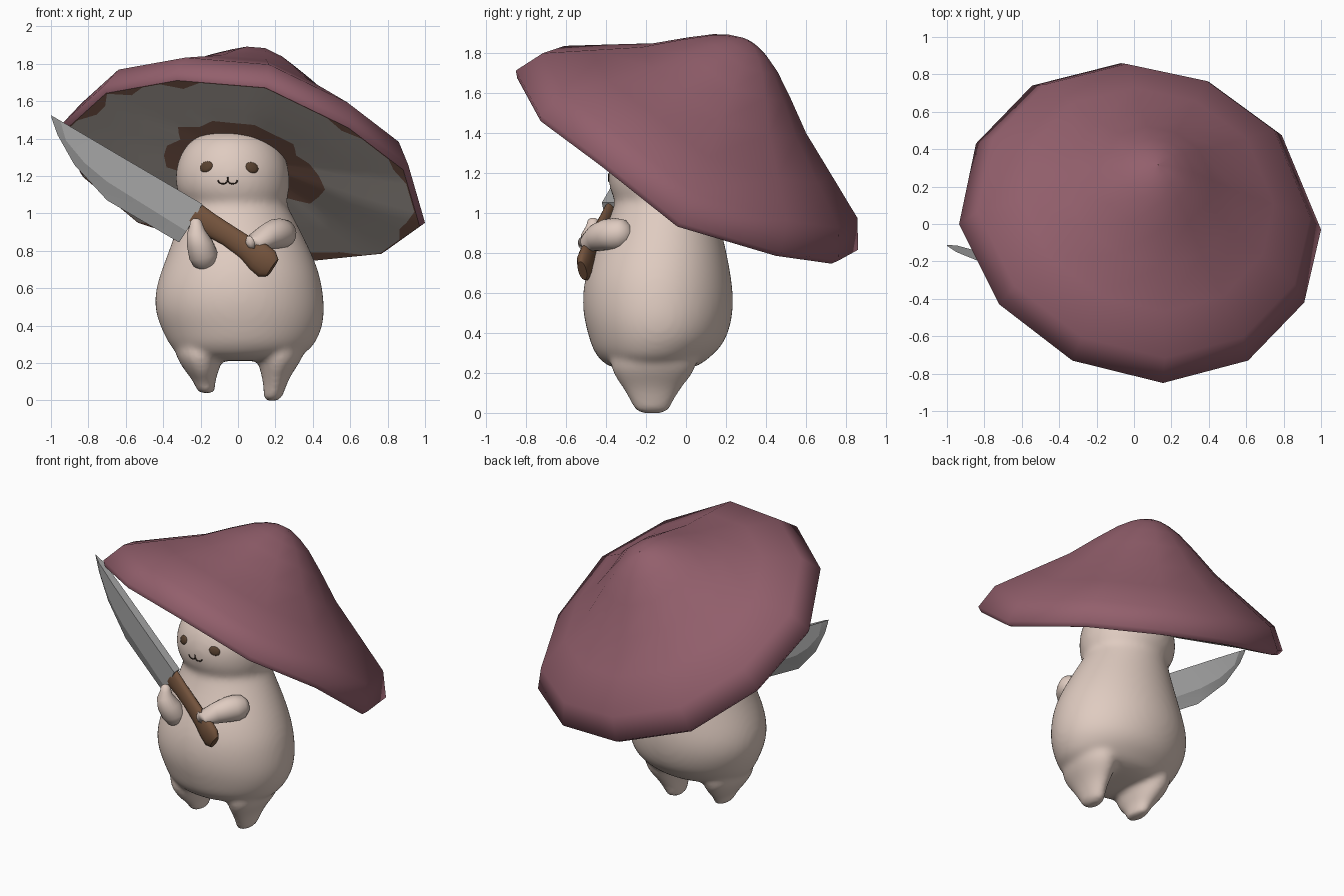
import bpy, bmesh, math, random
from mathutils import Vector
from mathutils.bvhtree import BVHTree

if "Cube" in bpy.data.objects:
    bpy.data.objects.remove(bpy.data.objects["Cube"])

random.seed(4)


def material(name, rgb):
    m = bpy.data.materials.new(name)
    m.diffuse_color = (*rgb, 1)
    m.use_nodes = True
    m.node_tree.nodes["Principled BSDF"].inputs["Base Color"].default_value = m.diffuse_color
    return m


CAP = material("plum", (0.29, 0.115, 0.15))
GREY = material("underside cream", (0.76, 0.68, 0.62))
PATCH = material("russet patch", (0.38, 0.19, 0.135))
SKIN = material("pale skin", (0.74, 0.60, 0.53))
STEEL = material("steel", (0.38, 0.38, 0.38))
WOOD = material("handle brown", (0.17, 0.085, 0.045))
EYE = material("eye brown", (0.10, 0.055, 0.03))
INK = material("mouth dark", (0.03, 0.018, 0.012))


def loft(name, rings, mats, closed=True, angle=60, rule=None):
    """Skin a list of equal-length rings; rule(ring, segment) gives the material slot."""
    bm = bmesh.new()
    vs = [[bm.verts.new(p) for p in r] for r in rings]
    n = len(rings[0])
    for j in range(len(vs) - 1):
        a, b = vs[j], vs[j + 1]
        for i in range(n):
            k = (i + 1) % n
            f = bm.faces.new((a[i], a[k], b[k], b[i]))
            f.material_index = rule(j, i) if rule else 0
    if closed:
        bm.faces.new(vs[0][::-1])
        bm.faces.new(vs[-1])
        bmesh.ops.recalc_face_normals(bm, faces=bm.faces)
    me = bpy.data.meshes.new(name)
    bm.to_mesh(me)
    bm.free()
    for m in mats:
        me.materials.append(m)
    for p in me.polygons:
        p.use_smooth = True
    me.set_sharp_from_angle(angle=math.radians(angle))
    ob = bpy.data.objects.new(name, me)
    bpy.context.collection.objects.link(ob)
    return ob


def ellipse(c, u, v, n=32):
    c, u, v = Vector(c), Vector(u), Vector(v)
    return [c + u * math.cos(t) + v * math.sin(t)
            for t in (2 * math.pi * i / n for i in range(n))]


def stack(name, rows):
    """Horizontal elliptical sections: z, cx, cy, rx, ry."""
    return loft(name, [ellipse((x, y, z), (a, 0, 0), (0, b, 0)) for z, x, y, a, b in rows], [SKIN])


def limb(name, pts, mat=SKIN):
    """Round tapered limb through (x, y, z, radius) points, with domed ends."""
    P = [(Vector(p[:3]), p[3]) for p in pts]
    rings = []

    def ring(c, d, r):
        u = d.orthogonal().normalized()
        rings.append(ellipse(c, u * r, d.cross(u) * r, 20))
    d0 = (P[1][0] - P[0][0]).normalized()
    d1 = (P[-1][0] - P[-2][0]).normalized()
    for t in (85, 60, 30):
        t = math.radians(t)
        ring(P[0][0] - d0 * P[0][1] * math.sin(t), d0, P[0][1] * math.cos(t))
    for c, r in P:
        ring(c, (P[-1][0] - P[0][0]).normalized(), r)
    for t in (30, 60, 85):
        t = math.radians(t)
        ring(P[-1][0] + d1 * P[-1][1] * math.sin(t), d1, P[-1][1] * math.cos(t))
    return loft(name, rings, [mat])


# Cap: tilted twelve-sided rim lofted towards an offset apex
RIM = [Vector(p) for p in (
    (.155, -.85, 1.71), (.61, -.73, 1.49), (.91, -.42, 1.26), (1.0, -.03, .95),
    (.79, .475, .80), (.40, .76, .76), (-.07, .86, .815), (-.545, .74, .97),
    (-.845, .43, 1.22), (-.935, 0, 1.485), (-.72, -.43, 1.68), (-.33, -.73, 1.75))]
MID, AXIS = Vector((.03, 0, 1.26)), Vector((.10, .32, .60))


def cap_ring(s, h, pts=RIM):
    return [MID + (p - MID) * (s[i] if isinstance(s, list) else s) + AXIS * h
            for i, p in enumerate(pts)]


loft("cap", [cap_ring(s, h) for s, h in (
    (.975, -.045), (1, 0), (.919, .205), (.70, .395), (.48, .585), (.32, .765), (.2, .89),
    (.12, .95), (.06, .98), (.001, .99))], [CAP], closed=False, angle=75)

# Cap underside: cream with ragged russet patches at the rim and round the head
FINE = [a.lerp(b, k / 4) for a, b in zip(RIM, RIM[1:] + RIM[:1]) for k in range(4)]
torn = {4, 8, 12, 13, 18, 19, 20, 23, 27, 30, 31, 34, 38, 39, 41, 44}
edge = [.97 - (random.uniform(.05, .09) if i in torn else .002) for i in range(48)]
key = [random.uniform(.36, .48) for _ in range(24)]
ragged = [(key[i // 2] + key[(i + 1) // 2 % 24]) / 2 for i in range(48)]
loft("cap_underside", [cap_ring(s, h, FINE) for s, h in (
    (.05, .05), (ragged, .01), (.60, -.02), (.75, -.035), (edge, -.045), (.975, -.045))],
    [GREY, PATCH], closed=False, rule=lambda j, i: 1 if j in (0, 4) else 0)

# Body with head, and two stubby legs, fused into one smooth skin
body = stack("body", [
    (.21, 0, -.165, .12, .10), (.22, .005, -.165, .23, .18), (.24, .015, -.165, .325, .24),
    (.28, .02, -.16, .375, .283), (.32, .02, -.15, .40, .318),
    (.38, .02, -.14, .43, .347), (.47, .01, -.14, .455, .372), (.57, .005, -.14, .453, .38),
    (.68, .01, -.14, .428, .367), (.80, .01, -.13, .38, .335), (.92, 0, -.115, .33, .29),
    (1.02, -.01, -.105, .285, .26), (1.06, -.015, -.10, .272, .252), (1.10, -.025, -.10, .297, .277),
    (1.17, -.03, -.10, .308, .292), (1.25, -.03, -.10, .302, .287), (1.33, -.03, -.10, .273, .257),
    (1.39, -.03, -.10, .225, .215), (1.43, -.03, -.10, .15, .15), (1.45, -.03, -.10, .04, .04)])
legs = [stack("leg", [
    (lift - .003, x * .92, -.17, .035, .065), (lift + .012, x * .95, -.17, .05, .088),
    (lift + .06, x, -.17, .057, .108), (.13, x * 1.04, -.17, .075, .15),
    (.20, x * 1.12, -.165, .112, .205), (.27, x * 1.15, -.16, .14, .225), (.40, x * 1.1, -.14, .12, .16)])
    for x, lift in ((-.18, .04), (.195, 0))]
bpy.ops.object.select_all(action='DESELECT')
for o in [body] + legs:
    o.select_set(True)
bpy.context.view_layer.objects.active = body
bpy.ops.object.join()
body.modifiers.new("round", 'SUBSURF').levels = 2
body.modifiers["round"].render_levels = 2
rm = body.modifiers.new("fuse", 'REMESH')
rm.mode, rm.voxel_size, rm.use_smooth_shade = 'VOXEL', .016, True
sm = body.modifiers.new("soften", 'SMOOTH')
sm.factor, sm.iterations = .5, 12

# Arms
limb("left_arm", [(.23, -.345, .893, .082), (.20, -.39, .89, .08), (.15, -.45, .875, .067),
                  (.085, -.495, .85, .045)])
limb("right_arm", [(-.185, -.43, .775, .078), (-.205, -.46, .84, .07),
                   (-.225, -.475, .90, .05), (-.225, -.465, .94, .035)])


# Knife lies in a plane that swings back towards the tip
def knife_y(x):
    return -.455 - .34 * x


def knife_pt(p, t):
    return Vector((p[0], knife_y(p[0]) + t, p[1]))


spine = [(-1, 1.525), (-.95, 1.496), (-.8, 1.408), (-.6, 1.29), (-.19, 1.05)]
bevel = [(-.996, 1.515), (-.92, 1.39), (-.82, 1.27), (-.70, 1.17), (-.275, .905)]
cut = [(-.997, 1.51), (-.965, 1.42), (-.875, 1.26), (-.70, 1.07), (-.315, .845)]
loft("knife_blade", [
    [knife_pt(s, -t), knife_pt(b, -t * .95), knife_pt(c, 0), knife_pt(b, t * .95), knife_pt(s, t)]
    for s, b, c, t in zip(spine, bevel, cut, (.002, .018, .028, .03, .03))], [STEEL], angle=12)
loft("knife_handle", [
    ellipse(knife_pt(p, 0), (.55 * w, -.19 * w, .83 * w), (.32 * t, .95 * t, 0), 16)
    for p, w, t in (((-.235, .985), .075, .03), ((-.15, .94), .062, .032), ((-.05, .88), .058, .034),
                    ((.05, .81), .064, .036), ((.11, .765), .082, .038),
                    ((.155, .73), .082, .036), ((.185, .71), .055, .022))], [WOOD], angle=50)

# Face: eyes and mouth projected on to the head
dg = bpy.context.evaluated_depsgraph_get()
dg.update()
tree = BVHTree.FromObject(body, dg)


def on_face(x, z, lift=.003):
    hit, nor, _, _ = tree.ray_cast(Vector((x, -2, z)), Vector((0, 1, 0)))
    return hit + nor * lift


for side, x, z, tilt in (("right", -.17, 1.25, .5), ("left", .075, 1.245, -.5)):
    rings = []
    for s, lift in ((1, -.002), (.9, .004), (.5, .007), (.02, .008)):
        ring = []
        for i in range(20):
            a = 2 * math.pi * i / 20
            u, v = .037 * s * math.cos(a), .028 * s * math.sin(a)
            ring.append(on_face(x + u * math.cos(tilt) - v * math.sin(tilt),
                                z + u * math.sin(tilt) + v * math.cos(tilt), lift))
        rings.append(ring)
    loft(side + "_eye", rings, [EYE])

cu = bpy.data.curves.new("mouth", 'CURVE')
cu.dimensions, cu.bevel_depth, cu.bevel_resolution = '3D', .004, 1
arcs = [[(cx + .026 * math.cos(t), 1.178 - .02 * math.sin(t))
         for t in (math.pi * k / 6 for k in range(7))] for cx in (-.081, -.029)]
for pts in arcs + [[(-.055, 1.178), (-.055, 1.195)]]:
    sp = cu.splines.new('POLY')
    sp.points.add(len(pts) - 1)
    for q, p in zip(sp.points, pts):
        q.co = (*on_face(*p, .001), 1)
cu.materials.append(INK)
bpy.context.collection.objects.link(bpy.data.objects.new("mouth", cu))
